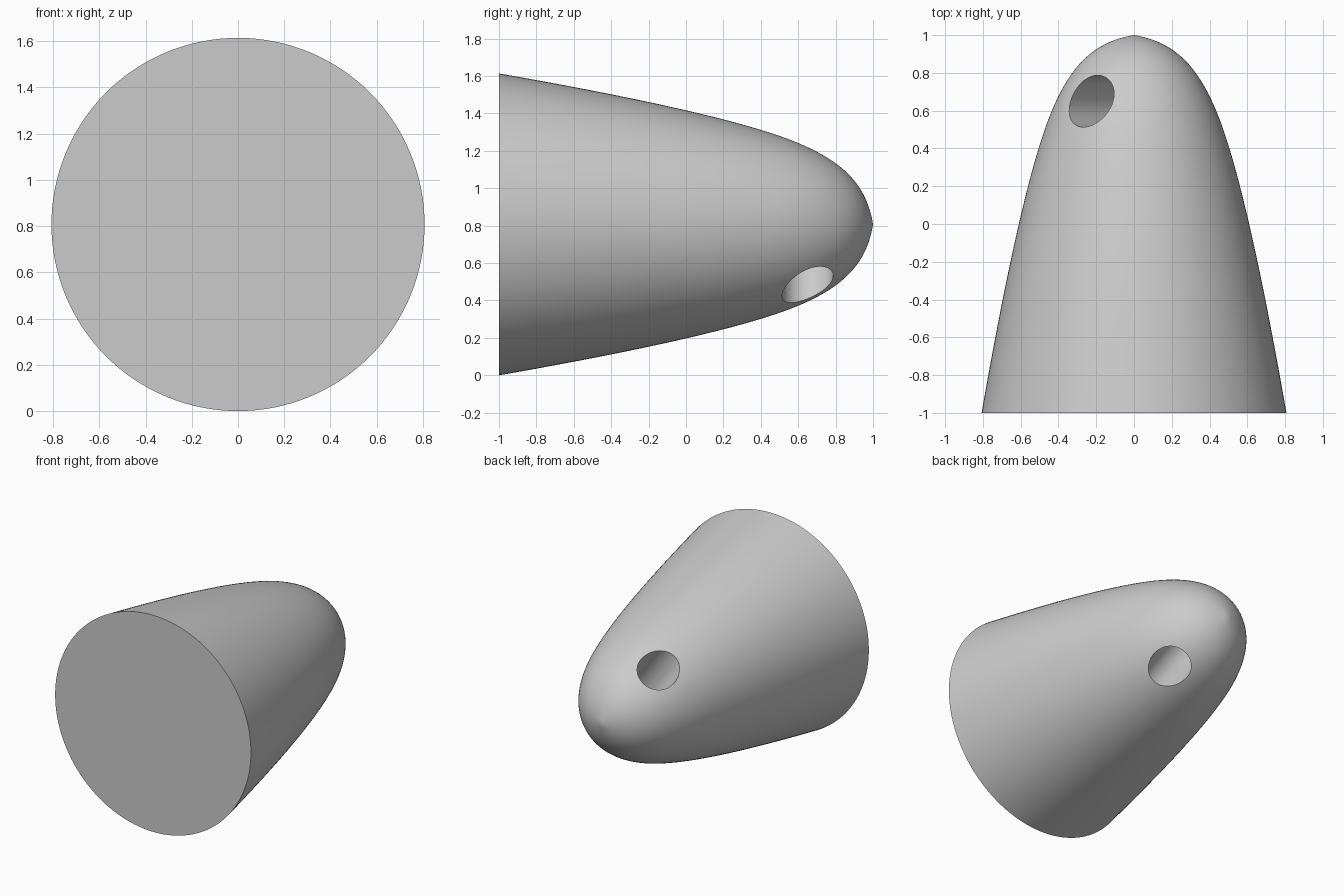
import bpy, bmesh, math
from mathutils import Matrix, Vector
from mathutils.geometry import interpolate_bezier

if "Cube" in bpy.data.objects:
    bpy.data.objects.remove(bpy.data.objects["Cube"])

BASE_RADIUS = 0.807
SIDES = 128


def make_object(name, bm):
    mesh = bpy.data.meshes.new(name)
    bm.to_mesh(mesh)
    bm.free()
    obj = bpy.data.objects.new(name, mesh)
    bpy.context.collection.objects.link(obj)
    return obj


# Grey material
grey = bpy.data.materials.new("light_grey")
grey.use_nodes = True
colour = (0.6, 0.6, 0.6, 1)
grey.diffuse_color = colour
grey.node_tree.nodes["Principled BSDF"].inputs["Base Color"].default_value = colour

# Profile of the cone: (radius, y), long gentle flank and then a rounded tip
base, flank, shoulder = Vector((BASE_RADIUS, -1)), Vector((0.593, 0.224)), Vector((0.435, 0.6))
tip = Vector((0, 1))
profile = interpolate_bezier(base, base.lerp(flank, 2 / 3), shoulder.lerp(flank, 2 / 3), shoulder, 24)
profile += interpolate_bezier(shoulder, Vector((0.338, 0.83)), Vector((0.22, 0.965)), tip, 24)[1:]

# Nose cone, turned about its long axis and closed by a flat base
bm = bmesh.new()
verts = [bm.verts.new((p.x, p.y, 0)) for p in profile]
edges = [bm.edges.new(pair) for pair in zip(verts, verts[1:])]
bmesh.ops.spin(bm, geom=verts + edges, cent=(0, 0, 0), axis=(0, 1, 0),
               angle=math.tau, steps=SIDES)
bmesh.ops.remove_doubles(bm, verts=bm.verts, dist=0.0001)
bmesh.ops.holes_fill(bm, edges=[e for e in bm.edges if e.is_boundary], sides=0)
bmesh.ops.recalc_face_normals(bm, faces=bm.faces)
bmesh.ops.translate(bm, verts=bm.verts, vec=(0, 0, BASE_RADIUS))
cone = make_object("nose_cone", bm)
cone.data.materials.append(grey)

# Slanted round hole right through the cone near the tip
bm = bmesh.new()
bmesh.ops.create_cone(bm, cap_ends=True, segments=64, radius1=0.137, radius2=0.137, depth=2,
                      matrix=Matrix.Translation((0, 0.65, BASE_RADIUS))
                      @ Matrix.Rotation(math.radians(-35), 4, "Y"))
cutter = make_object("hole_cutter", bm)
cutter.data.materials.append(grey)
cutter.hide_render = True

cut = cone.modifiers.new("hole", "BOOLEAN")
cut.operation = "DIFFERENCE"
cut.solver = "EXACT"
cut.object = cutter
bpy.ops.object.select_all(action="DESELECT")
bpy.context.view_layer.objects.active = cone
cone.select_set(True)
bpy.ops.object.modifier_apply(modifier=cut.name)
bpy.data.objects.remove(cutter)

# Smooth sides, crisp rims
bpy.ops.object.shade_smooth_by_angle(angle=math.radians(30))
